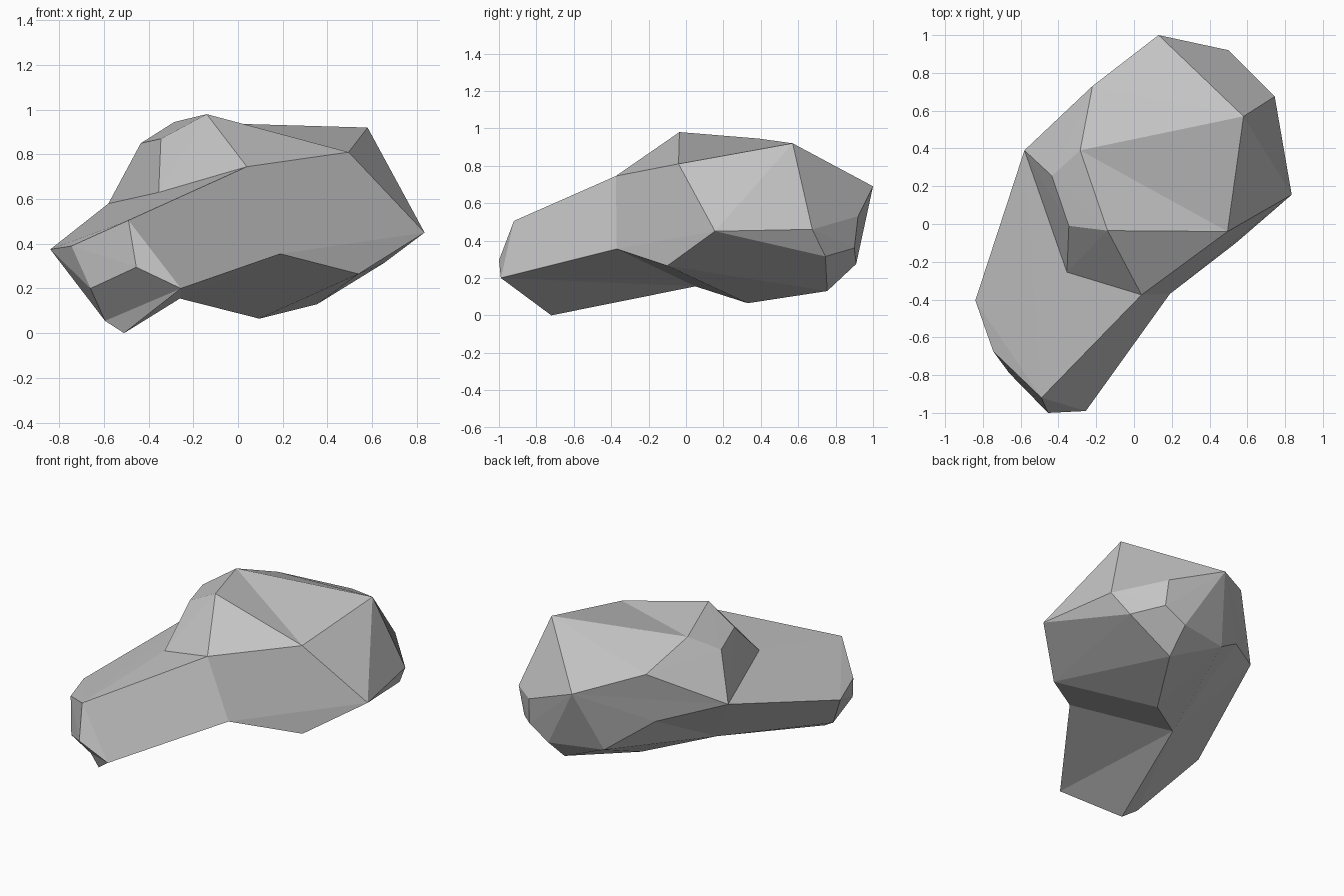
import bpy
import bmesh
from mathutils import Vector

if "Cube" in bpy.data.objects:
    bpy.data.objects.remove(bpy.data.objects["Cube"])

stone = bpy.data.materials.new("grey_stone")
stone.diffuse_color = (0.55, 0.55, 0.55, 1)
stone.use_nodes = True
stone.node_tree.nodes["Principled BSDF"].inputs["Base Color"].default_value = stone.diffuse_color

# Ring of corners where the tall boulder meets the low front lobe
seam = {"O": (-.58, .39, .58), "R": (-.355, -.255, .63), "G": (.04, -.375, .745),
        "H": (.19, -.37, .355), "Y": (-.26, .05, .155)}
# Upper, waist and lower corners of the tall boulder
crown = {"P": (-.435, .255, .85), "Q": (-.345, -.01, .87), "S": (-.14, -.035, .98),
         "T": (-.285, .39, .945), "E": (.58, .57, .92), "F": (.495, -.04, .81)}
waist = {"U": (-.22, .73, .81), "A": (.13, 1, .69), "B": (.5, .92, .53),
         "C": (.745, .675, .46), "D": (.835, .155, .45)}
base = {"Z": (.54, -.1, .265), "a": (.655, .745, .315), "b": (.51, .9, .36),
        "c": (.365, .91, .275), "X": (.355, .755, .13), "W": (.095, .33, .065),
        "p": (.015, .83, .29)}
# Upper and lower corners of the low front lobe
lobe = {"K": (-.49, -.92, .505), "L": (-.745, -.675, .39), "M": (-.84, -.405, .375),
        "J": (-.455, -1, .295), "I": (-.255, -.99, .2), "N": (-.66, -.79, .2),
        "n": (-.595, -.68, .055), "V": (-.51, -.72, 0)}
corners = {**seam, **crown, **waist, **base, **lobe}
bm = bmesh.new()


def add_hull(points):
    """Wrap a convex stone around the points, left open at the seam."""
    verts = [bm.verts.new(p) for p in points.values()]
    ring = set(verts[:len(seam)])
    bmesh.ops.convex_hull(bm, input=verts)
    cap = [f for f in bm.faces if all(v in ring for v in f.verts)]
    bmesh.ops.delete(bm, geom=cap, context='FACES')


def edge(pair):
    """The edge joining two lettered corners, if there is one."""
    v, w = (min(bm.verts, key=lambda q: (q.co - Vector(corners[k])).length) for k in pair)
    return next((e for e in v.link_edges if e.other_vert(v) == w), None)


def flip(pair):
    """Turn the fold between two triangles onto the other diagonal."""
    e = edge(pair)
    if e and len(e.link_faces) == 2:
        bmesh.utils.edge_rotate(e, True)


def merge(pair):
    """Join two triangles into one four-sided facet."""
    e = edge(pair)
    if e and len(e.link_faces) == 2 and all(len(f.verts) == 3 for f in e.link_faces):
        one, two = e.link_loops
        a, b = one.vert, one.link_loop_next.vert
        y, x = one.link_loop_prev.vert, two.link_loop_prev.vert
        bmesh.ops.delete(bm, geom=[e], context='EDGES')
        bm.faces.new((a, x, b, y))


def dent(pair, point):
    """Break an edge in the middle and move the break to a point."""
    e = edge(pair)
    if not e:
        return
    tips = [(l.face, l.link_loop_prev.vert) for l in e.link_loops]
    v = bmesh.utils.edge_split(e, e.verts[0], 0.5)[1]
    for face, tip in tips:
        bmesh.utils.face_split(face, v, tip)
    v.co = point


# Boulder and lobe, welded along the seam
add_hull({**seam, **crown, **waist, **base})
add_hull({**seam, **lobe})
bmesh.ops.remove_doubles(bm, verts=bm.verts, dist=0.001)
bmesh.ops.recalc_face_normals(bm, faces=bm.faces)

# Shallow hollows: top of the boulder, nose and underside of the lobe, back
for pair in ("SE", "JV", "NV", "HV"):
    flip(pair)
dent("pO", (-.24, .66, .48))

# Large facets
for pair in ("EB", "GI", "HF", "NI"):
    merge(pair)
bmesh.ops.delete(bm, geom=[v for v in bm.verts if not v.link_faces], context='VERTS')
bmesh.ops.recalc_face_normals(bm, faces=bm.faces)

me = bpy.data.meshes.new("rock")
bm.to_mesh(me)
bm.free()
me.materials.append(stone)
bpy.context.collection.objects.link(bpy.data.objects.new("rock", me))
